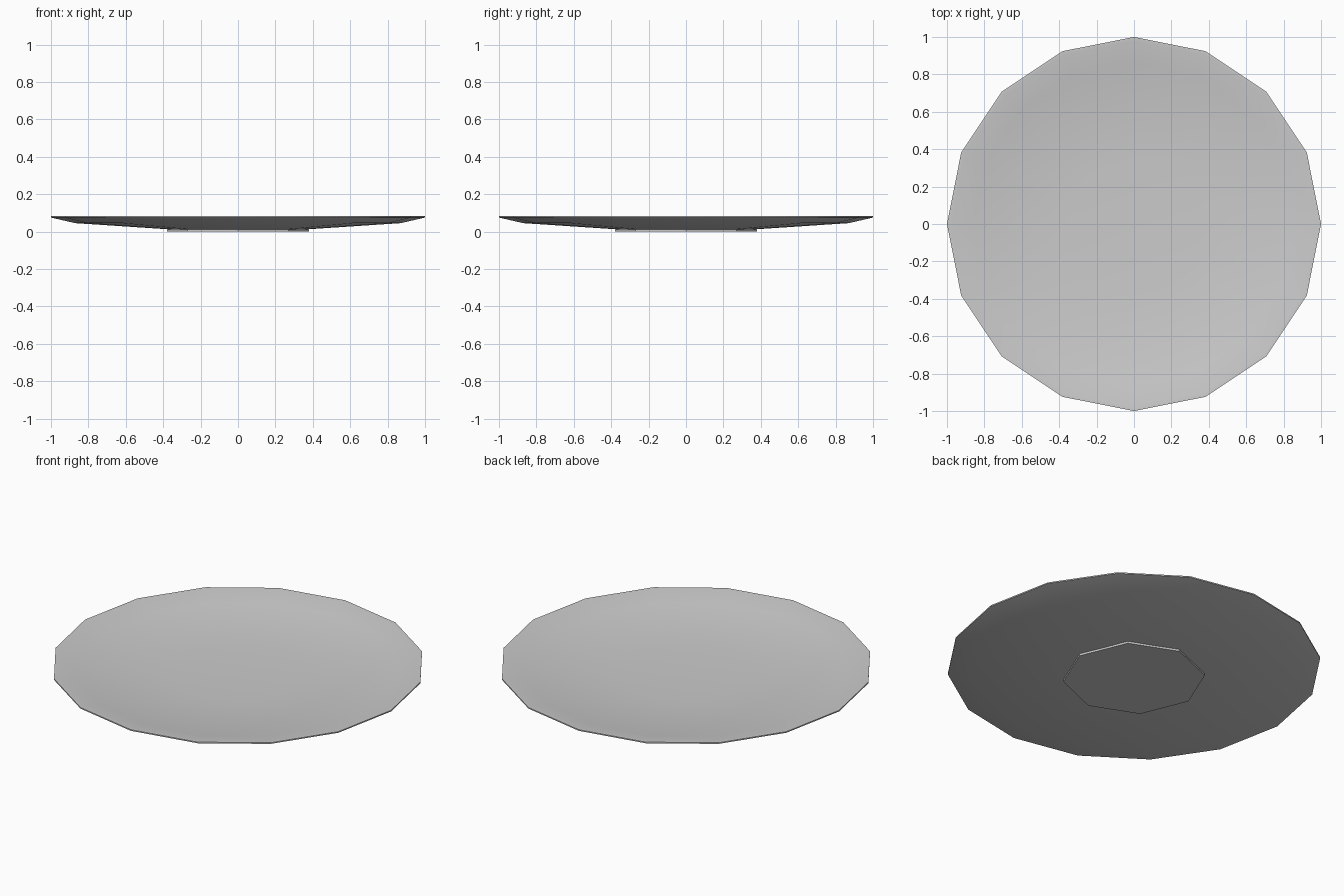
import bpy, bmesh, math

if "Cube" in bpy.data.objects:
    bpy.data.objects.remove(bpy.data.objects["Cube"])

def lathe(name, profile, sides, angle):
    # Spin (radius, z) points into a closed round solid; radius 0 makes a pole
    bm = bmesh.new()
    rings = []
    for r, z in profile:
        if r == 0:
            rings.append([bm.verts.new((0, 0, z))] * sides)
        else:
            rings.append([bm.verts.new((r * math.cos(2 * math.pi * i / sides),
                                        r * math.sin(2 * math.pi * i / sides), z))
                          for i in range(sides)])
    for a, b in zip(rings, rings[1:]):
        for i in range(sides):
            j = (i + 1) % sides
            bm.faces.new(list(dict.fromkeys((a[i], a[j], b[j], b[i]))))
    bmesh.ops.recalc_face_normals(bm, faces=bm.faces)
    me = bpy.data.meshes.new(name)
    bm.to_mesh(me)
    bm.free()
    ob = bpy.data.objects.new(name, me)
    bpy.context.collection.objects.link(ob)
    bpy.context.view_layer.objects.active = ob
    ob.select_set(True)
    bpy.ops.object.shade_smooth_by_angle(angle=math.radians(angle))
    ob.select_set(False)

# Shallow dish with a turned-up rim
lathe("plate_dish", [(0, 0.01), (0.34, 0.01), (0.87, 0.045), (1.0, 0.075), (1.0, 0.082),
                     (0.98, 0.082), (0.86, 0.055), (0.36, 0.03), (0, 0.03)], 16, 40)

# Eight-sided foot under the dish
lathe("plate_foot", [(0, 0.0), (0.38, 0.0), (0.38, 0.012), (0, 0.012)], 8, 40)
